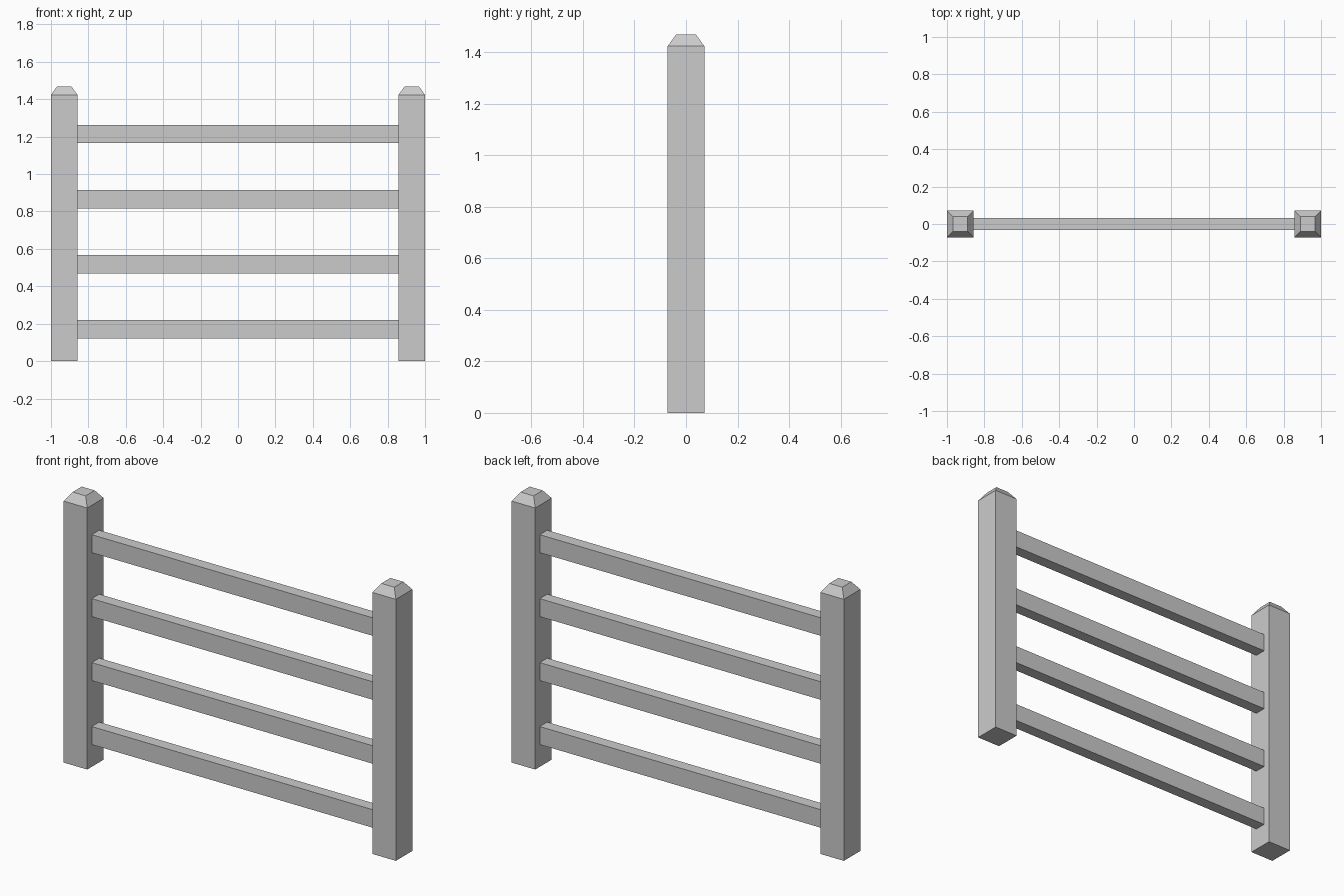
import bpy, bmesh

if "Cube" in bpy.data.objects:
    bpy.data.objects.remove(bpy.data.objects["Cube"])

HALF = 0.071          # half post thickness
SHOULDER, TOP = 1.423, 1.468
CAP = 0.039           # half width of flat cap top


def box(name, centre, size):
    bpy.ops.mesh.primitive_cube_add(size=1, location=centre)
    ob = bpy.context.object
    ob.name = name
    ob.scale = size
    bpy.ops.object.transform_apply(location=False, rotation=False, scale=True)
    return ob


# Posts with chamfered tops
for side, sx in (("left", -1), ("right", 1)):
    post = box(side + "_post", (sx * (1 - HALF), 0, SHOULDER / 2),
               (2 * HALF, 2 * HALF, SHOULDER))
    bm = bmesh.new()
    bm.from_mesh(post.data)
    top = max(bm.faces, key=lambda f: f.calc_center_median().z)
    new = bmesh.ops.extrude_face_region(bm, geom=[top])["geom"]
    for v in (g for g in new if isinstance(g, bmesh.types.BMVert)):
        v.co.x *= CAP / HALF
        v.co.y *= CAP / HALF
        v.co.z += TOP - SHOULDER
    if top.is_valid:
        bmesh.ops.delete(bm, geom=[top], context='FACES_ONLY')
    bmesh.ops.recalc_face_normals(bm, faces=bm.faces)
    bm.to_mesh(post.data)
    bm.free()

# Evenly spaced rails between the posts
for i in range(4):
    box(f"rail_{i + 1}", (0, 0, 0.17 + i * 0.348),
        (2 * (1 - 2 * HALF), 0.064, 0.098))
